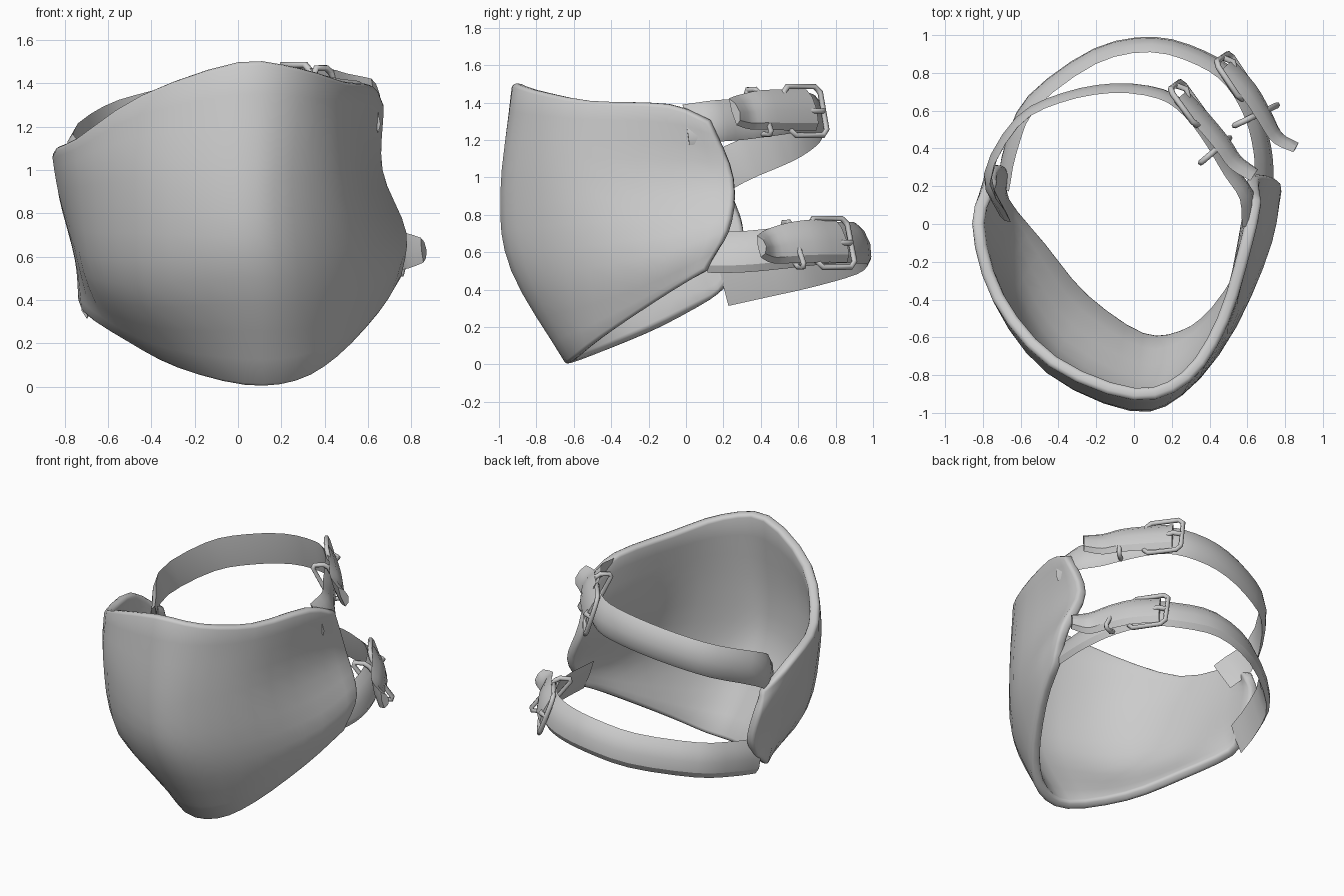
import bpy
import bmesh
from mathutils import Vector

cube = bpy.data.objects.get("Cube")
if cube:
    bpy.data.objects.remove(cube, do_unlink=True)

UP = Vector((0, 0, 1))


def spline(points, steps):
    """Smooth path through the points."""
    pts = [Vector(p) for p in points]
    pts = [2 * pts[0] - pts[1]] + pts + [2 * pts[-1] - pts[-2]]
    path = []
    for a, b, c, d in zip(pts, pts[1:], pts[2:], pts[3:]):
        for k in range(steps):
            t = k / steps
            path.append(0.5 * (2 * b + (c - a) * t + (2 * a - 5 * b + 4 * c - d) * t ** 2
                               + (3 * b - a - 3 * c + d) * t ** 3))
    return path + [pts[-2]]


def smooth(obj):
    bpy.ops.object.select_all(action='DESELECT')
    obj.select_set(True)
    bpy.context.view_layer.objects.active = obj
    bpy.ops.object.shade_smooth_by_angle()


def grid_mesh(name, columns, closed=False):
    """Skin a list of equal-length point columns."""
    bm = bmesh.new()
    cols = [[bm.verts.new(p) for p in col] for col in columns]
    n = len(cols[0])
    for left, right in zip(cols, cols[1:]):
        for j in range(n if closed else n - 1):
            k = (j + 1) % n
            bm.faces.new((left[j], left[k], right[k], right[j]))
    if closed:
        bm.faces.new(cols[0])
        bm.faces.new(cols[-1])
        bmesh.ops.recalc_face_normals(bm, faces=bm.faces[:])
    mesh = bpy.data.meshes.new(name)
    bm.to_mesh(mesh)
    bm.free()
    obj = bpy.data.objects.new(name, mesh)
    bpy.context.collection.objects.link(obj)
    smooth(obj)
    return obj


def strap(name, points, width=0.22, lean=(0, 0), end_scale=1.0, thick=0.045):
    """Band with a domed outer face; lean tips its top edge inward, from start to end."""
    path = spline(points, 3)
    section = [(0, -.5), (.7, -.32), (1, 0), (.7, .32), (0, .5), (-.15, 0)]
    columns = []
    for i, p in enumerate(path):
        f = i / (len(path) - 1)
        tangent = path[min(i + 1, len(path) - 1)] - path[max(i - 1, 0)]
        out = UP.cross(tangent).normalized()
        up = tangent.cross(out).normalized() - out * (lean[0] + (lean[1] - lean[0]) * f)
        size = width * (1 + (end_scale - 1) * f ** 3)
        columns.append([p + out * n * thick + up * w * size for n, w in section])
    grid_mesh(name, columns, closed=True)


def wire(name, points, radius=0.016, cyclic=True):
    """Round metal wire along straight segments."""
    curve = bpy.data.curves.new(name, 'CURVE')
    curve.dimensions = '3D'
    curve.bevel_depth = radius
    curve.bevel_resolution = 1
    curve.use_fill_caps = True
    line = curve.splines.new('POLY')
    line.points.add(len(points) - 1)
    for point, co in zip(line.points, points):
        point.co = (*co, 1)
    line.use_cyclic_u = cyclic
    obj = bpy.data.objects.new(name, curve)
    bpy.context.collection.objects.link(obj)


def frame_points(centre, a, b, half_a, half_b, cut):
    """Rectangle with cut corners in the plane of a and b."""
    pts = []
    for sa, sb in ((1, 1), (-1, 1), (-1, -1), (1, -1)):
        corner = [(half_a - cut, half_b), (half_a, half_b - cut)]
        if sa * sb > 0:
            corner.reverse()
        pts += [centre + a * sa * u + b * sb * v for u, v in corner]
    return pts


def buckle(prefix, centre, along, lean, keeper_centre, keeper_out, keeper_lean):
    """Leaning frame with a prong, and a narrow loop that holds the tail."""
    along = Vector(along).normalized()
    out = UP.cross(along).normalized()
    mid = Vector(centre) + out * 0.03
    wire(prefix + "_buckle_frame",
         frame_points(mid, along, UP - out * lean, .12, .13, .03))
    start = mid - along * .12
    wire(prefix + "_buckle_prong",
         [start, start + along * .05 + out * .035, start + along * .11 + out * .01], cyclic=False)
    keeper_out = Vector(keeper_out).normalized()
    wire(prefix + "_keeper_loop",
         frame_points(Vector(keeper_centre), keeper_out, UP - keeper_out * keeper_lean,
                      .05, .12, .02))


# Curved guard shell, lofted from four rails running side to side
top_rail = [(-.77, .25, .92), (-.86, 0, 1.08), (-.75, -.4, 1.15), (-.45, -.75, 1.35),
            (0, -.93, 1.5), (.3, -.83, 1.47), (.5, -.52, 1.41), (.63, -.1, 1.39), (.68, .12, 1.3)]
upper_rail = [(-.78, .3, .77), (-.83, .02, .9), (-.73, -.42, .92), (-.46, -.79, .95),
              (-.02, -.99, .9), (.25, -.91, .95), (.5, -.59, 1), (.62, -.1, 1), (.67, .25, 1)]
lower_rail = [(-.74, .31, .58), (-.75, .06, .58), (-.67, -.35, .5), (-.43, -.71, .47),
              (0, -.93, .5), (.28, -.85, .5), (.55, -.52, .52), (.73, -.1, .6), (.78, .22, .72)]
bottom_rail = [(-.72, .25, .44), (-.72, .12, .34), (-.51, -.12, .2), (-.28, -.4, .08),
               (.03, -.62, 0), (.27, -.61, .02), (.46, -.47, .13), (.65, -.17, .33), (.76, .1, .5)]
rails = [spline(r, 3) for r in (top_rail, upper_rail, lower_rail, bottom_rail)]
shell = grid_mesh("guard_shell", [spline(col, 4) for col in zip(*rails)])
solid = shell.modifiers.new("thickness", 'SOLIDIFY')
solid.thickness = 0.065
solid.offset = -1
bevel = shell.modifiers.new("rolled_rim", 'BEVEL')
bevel.width = 0.025
bevel.segments = 2
bevel.limit_method = 'ANGLE'
bevel.angle_limit = 0.9

# Upper strap, with its loose tail and buckle
strap("upper_strap", [(-.68, .06, .94), (-.76, .26, 1.07), (-.6, .54, 1.19), (-.37, .66, 1.26),
                      (-.1, .71, 1.315), (.14, .68, 1.34), (.28, .59, 1.35), (.4, .44, 1.33),
                      (.5, .28, 1.31), (.59, .15, 1.3), (.61, 0, 1.28)],
      lean=(0, .35), thick=.035)
strap("upper_strap_tail", [(.24, .67, 1.36), (.36, .54, 1.36), (.46, .42, 1.36),
                           (.53, .32, 1.35), (.63, .25, 1.35)],
      lean=(.35, .35), end_scale=.65)
buckle("upper", (.265, .62, 1.355), (.13, -.18, 0), .3, (.43, .39, 1.35), (.76, .65, 0), .5)

# Lower strap, with its loose tail and buckle
strap("lower_strap", [(-.68, .2, .42), (-.64, .4, .465), (-.53, .64, .52), (-.2, .88, .59),
                      (.1, .94, .645), (.35, .87, .65), (.51, .76, .65), (.62, .58, .63),
                      (.67, .4, .61), (.68, .26, .6), (.67, .12, .6)], lean=(.2, .4))
strap("lower_strap_tail", [(.48, .83, .66), (.6, .7, .66), (.68, .57, .65),
                           (.75, .45, .63), (.85, .39, .63)],
      width=.23, lean=(.4, .2), end_scale=.5)
buckle("lower", (.51, .765, .65), (.14, -.21, 0), .35, (.645, .575, .64), (.9, .43, 0), .75)
